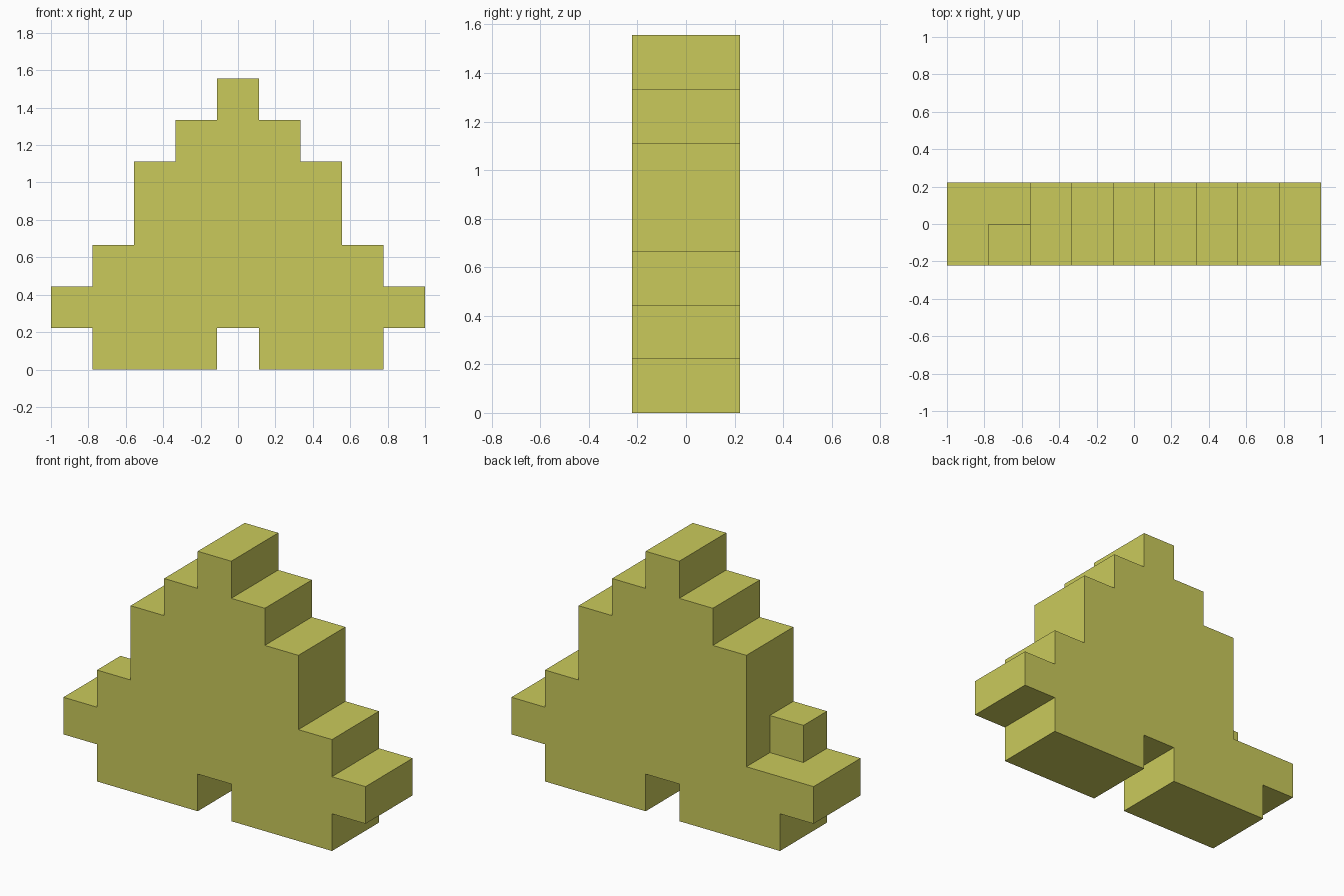
import bpy
import bmesh
import math
from mathutils import Vector

if "Cube" in bpy.data.objects:
    bpy.data.objects.remove(bpy.data.objects["Cube"])

U = 2 / 9                             # block size
HALF_WIDTHS = [3, 4, 3, 2, 2, 1, 0]   # blocks either side of centre, per level

# Filled blocks: stepped body, two blocks deep
cells = {(x, y, z) for z, w in enumerate(HALF_WIDTHS)
         for x in range(-w, w + 1) for y in (0, 1)}
cells -= {(0, 0, 0), (0, 1, 0)}       # notch between the feet
cells.discard((-3, 1, 2))             # missing block at the back left shoulder

# Outer skin: a square wherever a block meets empty space
bm = bmesh.new()
for c in sorted(cells):
    for axis in range(3):
        for sign in (-1, 1):
            n = [0, 0, 0]
            n[axis] = sign
            if tuple(a + b for a, b in zip(c, n)) in cells:
                continue
            n = Vector(n)
            a = Vector([1.0 if i == (axis + 1) % 3 else 0.0 for i in range(3)])
            b = n.cross(a)
            mid = Vector((c[0], c[1] - 0.5, c[2] + 0.5)) + n * 0.5
            corners = [mid + (a * s + b * t) * 0.5
                       for s, t in ((-1, -1), (1, -1), (1, 1), (-1, 1))]
            bm.faces.new([bm.verts.new(p * U) for p in corners])

# Weld and merge the flat areas into clean faces
bmesh.ops.remove_doubles(bm, verts=bm.verts, dist=0.001)
bmesh.ops.dissolve_limit(bm, angle_limit=math.radians(1),
                         verts=bm.verts, edges=bm.edges)

mesh = bpy.data.meshes.new("stepped_body")
bm.to_mesh(mesh)
bm.free()

# Single flat colour
mat = bpy.data.materials.new("olive yellow")
mat.diffuse_color = (0.59, 0.59, 0.105, 1)
mat.use_nodes = True
mat.node_tree.nodes["Principled BSDF"].inputs["Base Color"].default_value = mat.diffuse_color
mesh.materials.append(mat)

body = bpy.data.objects.new("stepped_body", mesh)
bpy.context.collection.objects.link(body)
